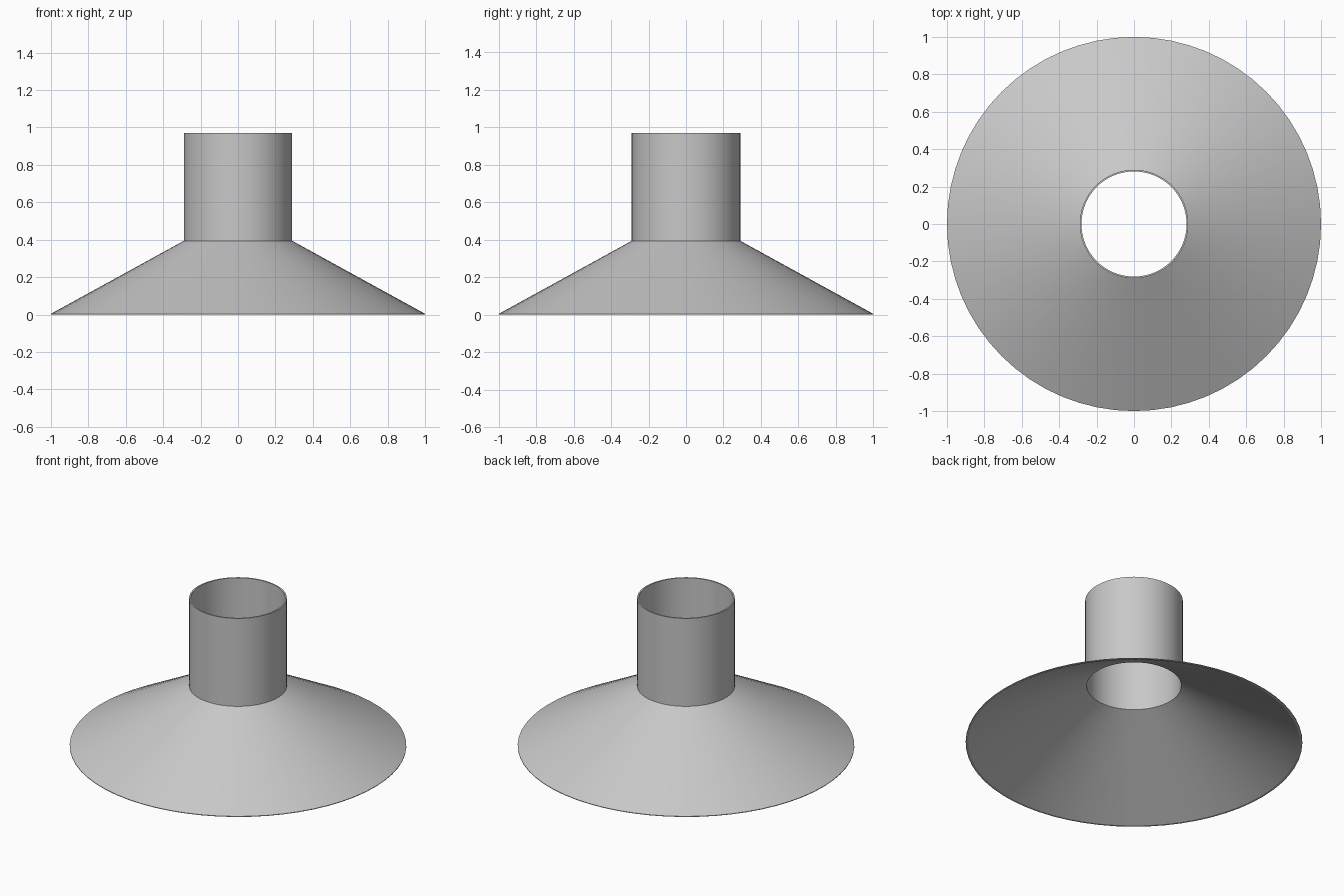
import bpy
import bmesh
import math

SEGMENTS = 64

cube = bpy.data.objects.get("Cube")
if cube:
    bpy.data.objects.remove(cube, do_unlink=True)

# Plain grey material
grey = bpy.data.materials.new("plain_grey")
grey.use_nodes = True
colour = (0.58, 0.58, 0.58, 1)
grey.diffuse_color = colour
grey.node_tree.nodes["Principled BSDF"].inputs["Base Color"].default_value = colour


def lathe(name, profile):
    """Revolve a closed (radius, height) profile around z."""
    bm = bmesh.new()
    rings = []
    for i in range(SEGMENTS):
        a = 2 * math.pi * i / SEGMENTS
        rings.append([bm.verts.new((r * math.cos(a), r * math.sin(a), z))
                      for r, z in profile])
    n = len(profile)
    for i in range(SEGMENTS):
        here, after = rings[i], rings[(i + 1) % SEGMENTS]
        for j in range(n):
            k = (j + 1) % n
            bm.faces.new((here[j], after[j], after[k], here[k]))
    bmesh.ops.recalc_face_normals(bm, faces=bm.faces)
    mesh = bpy.data.meshes.new(name)
    bm.to_mesh(mesh)
    bm.free()
    mesh.materials.append(grey)
    obj = bpy.data.objects.new(name, mesh)
    bpy.context.collection.objects.link(obj)
    bpy.ops.object.select_all(action="DESELECT")
    obj.select_set(True)
    bpy.context.view_layer.objects.active = obj
    bpy.ops.object.shade_smooth_by_angle(angle=math.radians(25))
    return obj


# Thin-walled flared skirt and open pipe, in one continuous shell
lathe("flared_pipe", [
    (1.0, 0.0), (1.0, 0.004), (0.29, 0.394), (0.29, 0.97),
    (0.281, 0.97), (0.281, 0.388), (0.985, 0.0),
])
